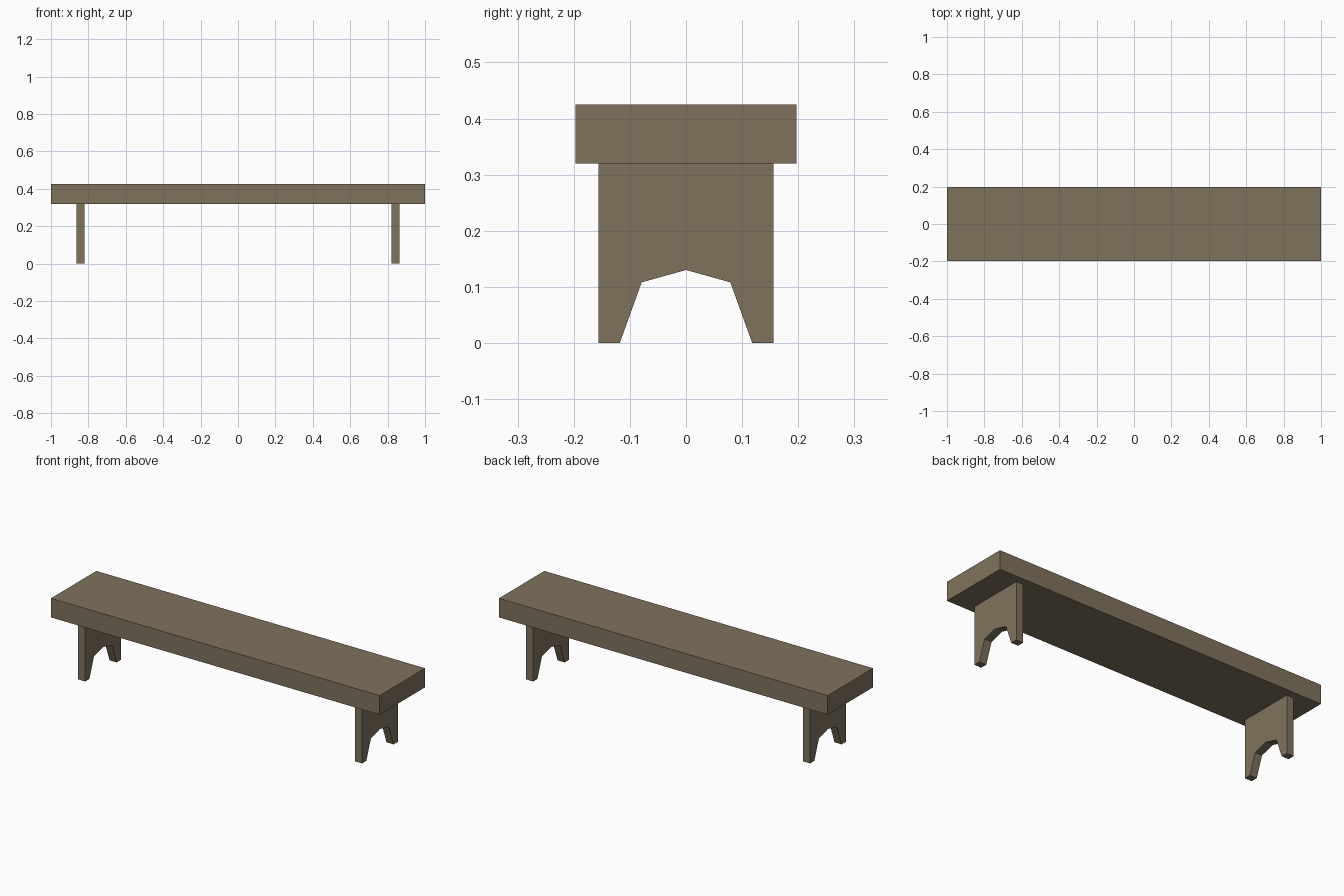
import bpy, bmesh

if "Cube" in bpy.data.objects:
    bpy.data.objects.remove(bpy.data.objects["Cube"])

wood = bpy.data.materials.new("weathered wood")
wood.diffuse_color = (0.216, 0.171, 0.107, 1)
wood.use_nodes = True
wood.node_tree.nodes["Principled BSDF"].inputs["Base Color"].default_value = wood.diffuse_color


def extrude_profile(name, points, x0, x1):
    """Extrude a (y, z) outline along x from x0 to x1."""
    bm = bmesh.new()
    face = bm.faces.new([bm.verts.new((x0, y, z)) for y, z in points])
    ext = bmesh.ops.extrude_face_region(bm, geom=[face])
    verts = [g for g in ext["geom"] if isinstance(g, bmesh.types.BMVert)]
    bmesh.ops.translate(bm, verts=verts, vec=(x1 - x0, 0, 0))
    bmesh.ops.recalc_face_normals(bm, faces=bm.faces)
    mesh = bpy.data.meshes.new(name)
    bm.to_mesh(mesh)
    bm.free()
    mesh.materials.append(wood)
    obj = bpy.data.objects.new(name, mesh)
    bpy.context.collection.objects.link(obj)
    return obj


# Thick seat plank
W, Z0, Z1 = 0.197, 0.32, 0.425
extrude_profile("seat", [(-W, Z0), (W, Z0), (W, Z1), (-W, Z1)], -1, 1)

# Board legs with a faceted arch cut-out, mirrored front to back
half = [(0.156, Z0), (0.156, 0), (0.118, 0), (0.079, 0.108)]
outline = half + [(0, 0.13)] + [(-y, z) for y, z in reversed(half)]
for side, name in ((-1, "left_leg"), (1, "right_leg")):
    extrude_profile(name, outline, side * 0.821, side * 0.864)
